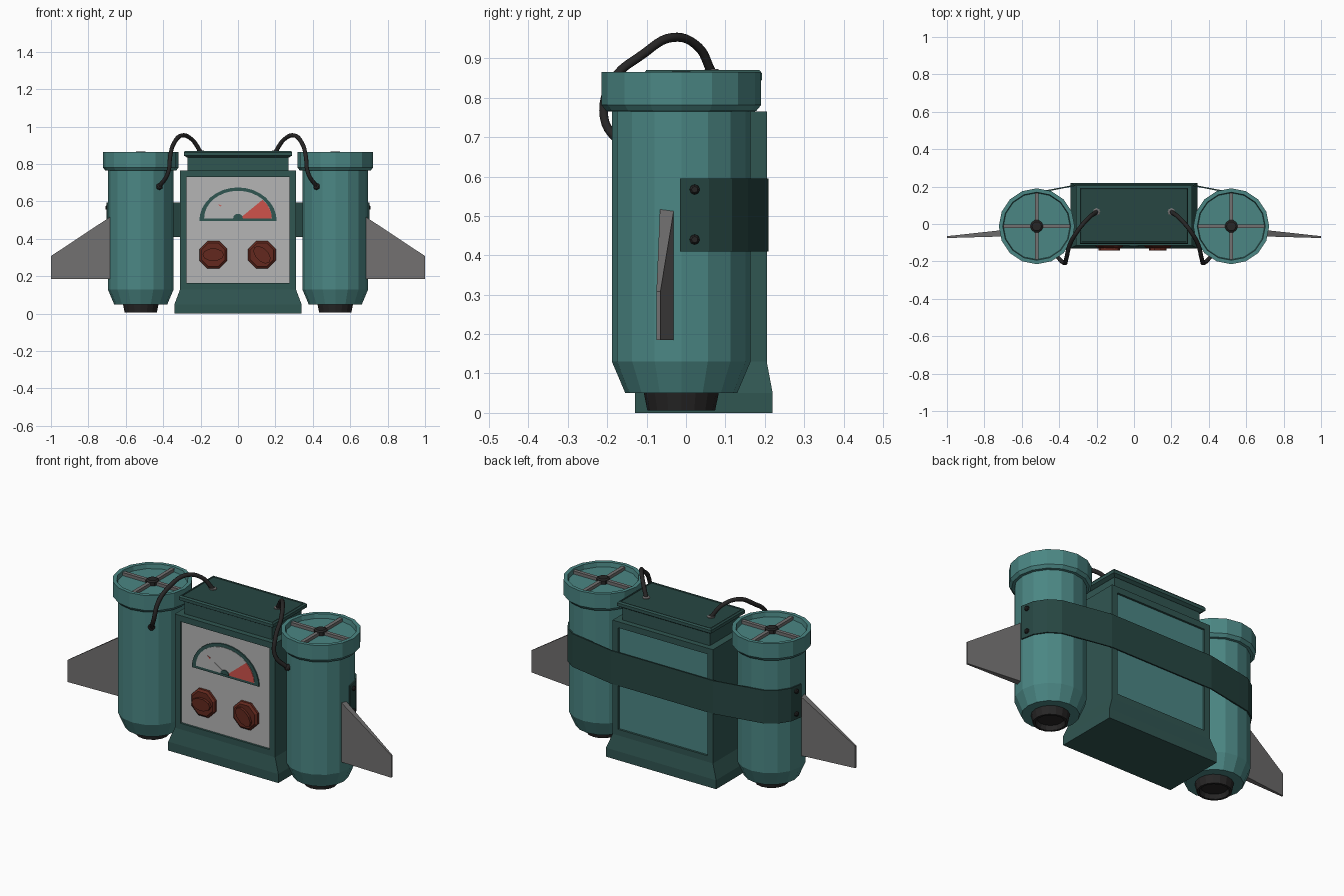
import bpy, bmesh
from math import sin, cos, pi, radians
from mathutils import Vector, Matrix

cube = bpy.data.objects.get("Cube")
if cube:
    bpy.data.objects.remove(cube, do_unlink=True)


def material(name, r, g, b):
    m = bpy.data.materials.new(name)
    m.use_nodes = True
    m.diffuse_color = (r, g, b, 1)
    m.node_tree.nodes["Principled BSDF"].inputs["Base Color"].default_value = (r, g, b, 1)
    return m


TEAL = material("tank teal", 0.07, 0.24, 0.23)
DARK = material("housing dark teal", 0.03, 0.092, 0.083)
STRAP = material("strap deep teal", 0.02, 0.062, 0.055)
PALE = material("panel grey", 0.46, 0.46, 0.46)
GREY = material("metal grey", 0.17, 0.165, 0.165)
BLACK = material("rubber black", 0.02, 0.019, 0.019)
RED = material("warning red", 0.62, 0.085, 0.07)
BROWN = material("knob brown", 0.125, 0.022, 0.013)


def finish(name, bm, *mats):
    bmesh.ops.recalc_face_normals(bm, faces=bm.faces)
    me = bpy.data.meshes.new(name)
    bm.to_mesh(me)
    bm.free()
    for m in mats:
        me.materials.append(m)
    ob = bpy.data.objects.new(name, me)
    bpy.context.collection.objects.link(ob)
    return ob


def loft_bm(rings):
    """Closed skin through rings of equal point count."""
    bm = bmesh.new()
    loops = [[bm.verts.new(p) for p in ring] for ring in rings]
    n = len(loops[0])
    for a, b in zip(loops, loops[1:]):
        for i in range(n):
            j = (i + 1) % n
            bm.faces.new((a[i], a[j], b[j], b[i]))
    bm.faces.new(loops[0])
    bm.faces.new(loops[-1])
    bmesh.ops.recalc_face_normals(bm, faces=bm.faces)
    return bm


def loft(name, rings, mat):
    return finish(name, loft_bm(rings), mat)


def lathe(name, profile, cx, cy, mat, n=16):
    rings = [[(cx + r * cos(2 * pi * i / n), cy + r * sin(2 * pi * i / n), z)
              for i in range(n)] for r, z in profile]
    return loft(name, rings, mat)


def rect(hx, y0, y1, z, cx=0):
    return [(cx - hx, y0, z), (cx + hx, y0, z), (cx + hx, y1, z), (cx - hx, y1, z)]


def plate(name, pts, y_back, y_front, mat):
    """Outline in x and z, extruded towards the front."""
    return loft(name, [[(x, y, z) for x, z in pts] for y in (y_back, y_front)], mat)


def arc(rx, rz, cz, a0, a1, steps=16):
    angles = [radians(a0 + (a1 - a0) * i / steps) for i in range(steps + 1)]
    return [(rx * cos(a), cz + rz * sin(a)) for a in angles]


# Housing with inset front and back panels
bm = loft_bm([rect(0.34, -0.13, 0.22, 0), rect(0.34, -0.13, 0.22, 0.05),
              rect(0.31, -0.115, 0.205, 0.13), rect(0.31, -0.115, 0.205, 0.765)])
for direction, index in ((-1, 1), (1, 2)):
    face = [f for f in bm.faces if f.normal.y * direction > 0.99
            and f.calc_center_median().z > 0.2][0]
    bmesh.ops.inset_region(bm, faces=[face], thickness=0.048)
    bmesh.ops.inset_region(bm, faces=[face], thickness=0.001, depth=-0.01)
    face.material_index = index
finish("housing", bm, DARK, PALE, TEAL)

# Neck and lid
loft("housing_neck", [rect(0.27, -0.085, 0.175, 0.76), rect(0.27, -0.085, 0.175, 0.84)], DARK)
bm = loft_bm([rect(0.272, -0.09, 0.178, 0.835), rect(0.29, -0.107, 0.193, 0.845),
              rect(0.29, -0.107, 0.193, 0.862), rect(0.284, -0.101, 0.187, 0.87)])
top = max(bm.faces, key=lambda f: f.calc_center_median().z)
bmesh.ops.inset_region(bm, faces=[top], thickness=0.008)
bmesh.ops.inset_region(bm, faces=[top], thickness=0.001, depth=-0.004)
top.material_index = 1
finish("lid", bm, DARK, STRAP)

# Gauge
plate("gauge_frame", arc(0.207, 0.18, 0.495, 0, 180), -0.104, -0.112, DARK)
plate("gauge_face", arc(0.181, 0.147, 0.51, 0, 180), -0.111, -0.114, PALE)
plate("gauge_warning_zone", [(0.01, 0.51)] + arc(0.18, 0.146, 0.51, 0, 43, 6), -0.113, -0.116, RED)
plate("gauge_hub", arc(0.026, 0.024, 0.51, 0, 180, 8), -0.113, -0.119, DARK)
plate("needle", [(-0.01, 0.515), (-0.004, 0.52), (-0.09, 0.577), (-0.092, 0.573)],
      -0.113, -0.116, PALE)
plate("needle_tip", [(-0.092, 0.572), (-0.089, 0.578), (-0.108, 0.586)], -0.113, -0.117, RED)

# Knobs with raised grips
for side, x, turn in (("right", -0.132, 0), ("left", 0.128, -45)):
    rings = []
    for r, y in ((0.08, -0.1), (0.08, -0.118), (0.068, -0.127)):
        rings.append([(x + r * cos(i * pi / 4 + pi / 8), y, 0.315 + r * sin(i * pi / 4 + pi / 8))
                      for i in range(8)])
    loft(side + "_knob", rings, BROWN)
    rot = Matrix.Rotation(radians(-turn), 3, 'Y')
    grip = [[rot @ Vector((0.057 * cos(i * pi / 5), 0, 0.034 * sin(i * pi / 5)))
             + Vector((x, y, 0.315)) for i in range(10)] for y in (-0.12, -0.142)]
    loft(side + "_knob_grip", grip, BROWN)

CY = -0.012
for side, s in (("left", 1), ("right", -1)):
    cx = 0.52 * s
    # Tank with flared, dished cap and hollow nozzle
    lathe(side + "_tank", [(0.142, 0.05), (0.176, 0.13), (0.176, 0.765), (0.19, 0.766),
                           (0.203, 0.782), (0.203, 0.865), (0.182, 0.865), (0.178, 0.84)],
          cx, CY, TEAL)
    lathe(side + "_nozzle", [(0.096, 0.055), (0.094, 0.045), (0.086, 0.006), (0.074, 0.006),
                             (0.066, 0.03)], cx, CY, BLACK)

    # Cap spokes and hub
    for axis, hx, hy in (("cross", 0.178, 0.01), ("long", 0.01, 0.178)):
        loft(f"{side}_{axis}_spoke", [rect(hx, CY - hy, CY + hy, z, cx) for z in (0.835, 0.857)], GREY)
    lathe(side + "_cap_hub", [(0.034, 0.835), (0.034, 0.86), (0.025, 0.866)], cx, CY, BLACK, 10)

    # Fin, tapering to a thin tip
    root = [(-0.066, 0.185), (-0.03, 0.185), (-0.03, 0.52), (-0.066, 0.52)]
    tip = [(-0.075, 0.185), (-0.065, 0.185), (-0.065, 0.308), (-0.075, 0.308)]
    loft(side + "_fin", [[(0.68 * s, y, z) for y, z in root],
                         [(1.0 * s, y, z) for y, z in tip]], GREY)

    # Strap bolts
    for level, z in (("lower", 0.44), ("upper", 0.567)):
        loft(f"{side}_{level}_bolt",
             [[(x * s, 0.022 + r * cos(i * pi / 4), z + r * sin(i * pi / 4)) for i in range(8)]
              for x, r in ((0.685, 0.013), (0.702, 0.013), (0.708, 0.008))], BLACK)

    # Cable from lid to tank, with end collars
    path = [(0.2, 0.065, 0.865), (0.245, 0.03, 0.93), (0.3, -0.035, 0.953), (0.343, -0.11, 0.91),
            (0.362, -0.185, 0.845), (0.375, -0.208, 0.75), (0.42, -0.165, 0.68)]
    cu = bpy.data.curves.new("cable_path", 'CURVE')
    cu.dimensions = '3D'
    cu.bevel_depth = 0.0115
    cu.bevel_resolution = 2
    cu.resolution_u = 6
    sp = cu.splines.new('BEZIER')
    sp.bezier_points.add(len(path) - 1)
    for p, (x, y, z) in zip(sp.bezier_points, path):
        p.co = (x * s, y, z)
        p.handle_left_type = p.handle_right_type = 'AUTO'
    tmp = bpy.data.objects.new("cable_path", cu)
    bpy.context.collection.objects.link(tmp)
    bpy.context.view_layer.update()
    me = bpy.data.meshes.new_from_object(tmp.evaluated_get(bpy.context.evaluated_depsgraph_get()))
    bpy.data.objects.remove(tmp, do_unlink=True)
    me.materials.clear()
    me.materials.append(BLACK)
    me.shade_smooth()
    bpy.context.collection.objects.link(bpy.data.objects.new(side + "_cable", me))
    lathe(side + "_cable_socket", [(0.02, 0.864), (0.02, 0.87), (0.015, 0.873)], 0.2 * s, 0.065, GREY, 8)
    bm = bmesh.new()
    bmesh.ops.create_icosphere(bm, subdivisions=2, radius=0.018,
                               matrix=Matrix.Translation((0.42 * s, -0.163, 0.68)))
    finish(side + "_cable_plug", bm, BLACK)


# Strap wrapping both tanks and the back of the housing
def strap_line(r, y_back):
    half = [(0.52 + r, -0.015)]
    half += [(0.52 + r * cos(i * pi / 8), CY + r * sin(i * pi / 8)) for i in range(1, 5)]
    half.append((0.315, y_back))
    return half + [(-x, y) for x, y in reversed(half)]


rings = [[(xo, yo, 0.41), (xo, yo, 0.595), (xi, yi, 0.595), (xi, yi, 0.41)]
         for (xo, yo), (xi, yi) in zip(strap_line(0.183, 0.21), strap_line(0.175, 0.203))]
loft("strap", rings, STRAP)
